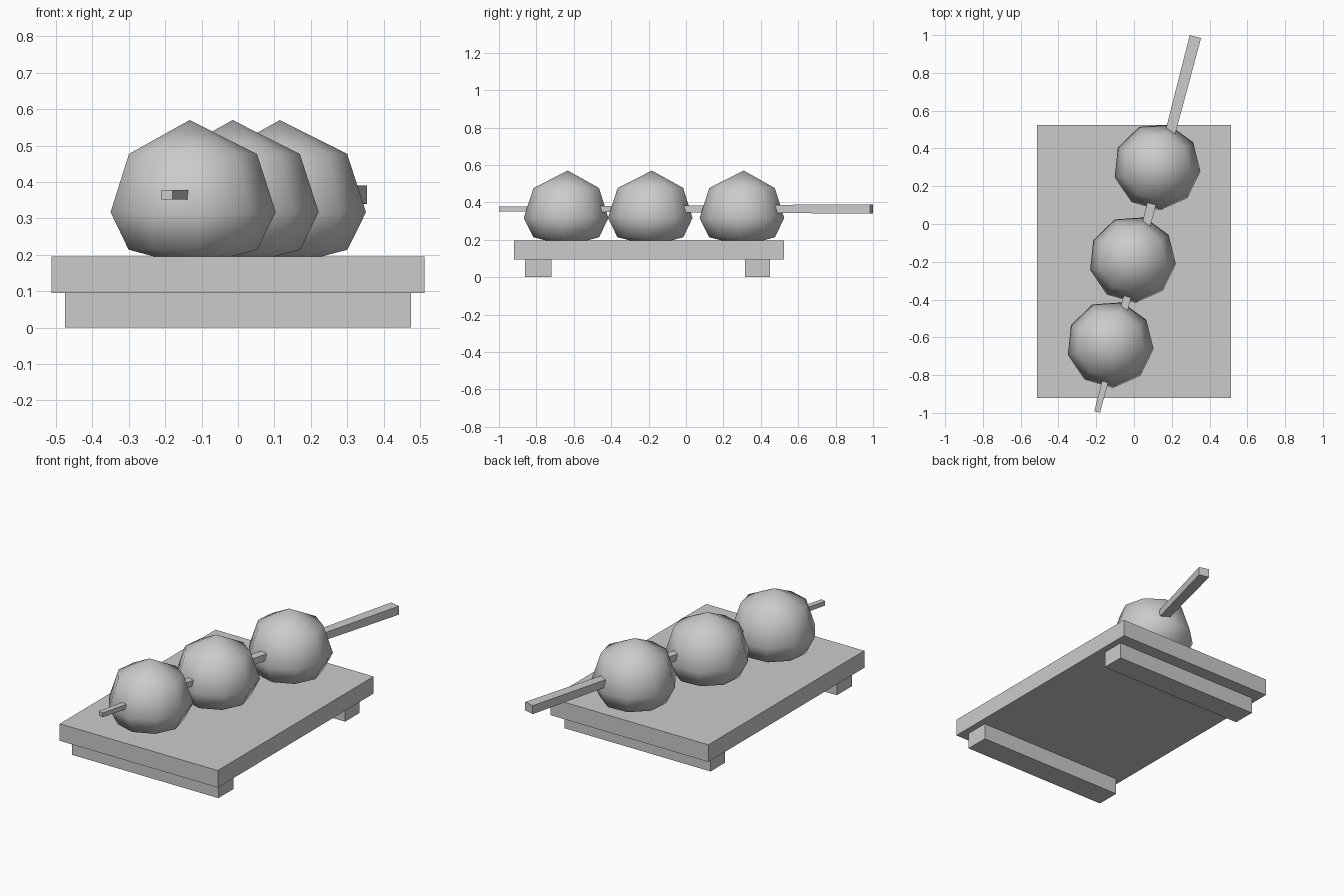
import bpy
from math import radians, cos, sin
from mathutils import Vector

old = bpy.data.objects.get("Cube")
if old:
    bpy.data.objects.remove(old, do_unlink=True)

grey = bpy.data.materials.new("plain grey")
grey.use_nodes = True
grey.diffuse_color = (0.6, 0.6, 0.6, 1)
grey.node_tree.nodes["Principled BSDF"].inputs["Base Color"].default_value = (0.6, 0.6, 0.6, 1)


def add_mesh(name, verts, faces, smooth=False):
    mesh = bpy.data.meshes.new(name)
    mesh.from_pydata(verts, [], faces)
    mesh.materials.append(grey)
    for poly in mesh.polygons:
        poly.use_smooth = smooth
    obj = bpy.data.objects.new(name, mesh)
    bpy.context.collection.objects.link(obj)
    return obj


def loft(name, rings, smooth=False):
    """Skin a list of equal rings and cap both ends."""
    n = len(rings[0])
    verts = [v for ring in rings for v in ring]
    faces = [(k * n + i, k * n + (i + 1) % n, (k + 1) * n + (i + 1) % n, (k + 1) * n + i)
             for k in range(len(rings) - 1) for i in range(n)]
    faces += [tuple(reversed(range(n))), tuple(range(len(verts) - n, len(verts)))]
    return add_mesh(name, verts, faces, smooth)


def box(name, x0, x1, y0, y1, z0, z1):
    return loft(name, [[(x0, y0, z), (x1, y0, z), (x1, y1, z), (x0, y1, z)] for z in (z0, z1)])


def dumpling(name, cx, cy):
    """Nine-sided smooth ball with a peaked top and a flattened base."""
    n = 9
    verts = [(cx, cy, 0.167)]
    for r, z in ((0.18, 0.214), (0.231, 0.317), (0.179, 0.477)):
        for i in range(n):
            a = radians(-6 + 360 * i / n)
            verts.append((cx + r * cos(a), cy + r * sin(a), z))
    verts.append((cx - 0.007, cy + 0.005, 0.57))
    top = len(verts) - 1
    faces = []
    for i in range(n):
        j = (i + 1) % n
        faces.append((0, 1 + j, 1 + i))
        for k in (1, 1 + n):
            faces.append((k + i, k + j, k + n + j, k + n + i))
        faces.append((top - n + i, top - n + j, top))
    return add_mesh(name, verts, faces, True)


# Serving board with two cross feet
box("board", -0.513, 0.513, -0.92, 0.525, 0.095, 0.195)
box("front_foot", -0.475, 0.475, -0.86, -0.72, 0, 0.095)
box("back_foot", -0.475, 0.475, 0.315, 0.45, 0, 0.095)

# Three dumplings in a slanted row
for label, x, y in (("front", -0.126, -0.637), ("middle", -0.008, -0.187), ("back", 0.122, 0.303)):
    dumpling(label + "_dumpling", x, y)

# Square skewer, widening towards the handle at the back
start, end = Vector((-0.195, -0.995, 0.365)), Vector((0.325, 0.992, 0.365))
side = (end - start).cross(Vector((0, 0, 1))).normalized()
up = Vector((0, 0, 1))
rings = []
for centre, w, h in ((start, 0.0155, 0.0125), (end, 0.031, 0.025)):
    rings.append([centre + side * w * a + up * h * b
                  for a, b in ((-1, -1), (-1, 1), (1, 1), (1, -1))])
skewer = loft("skewer", rings)

# Make all normals point outwards
import bmesh
for obj in bpy.context.collection.objects:
    if obj.type == 'MESH' and grey.name in obj.data.materials:
        bm = bmesh.new()
        bm.from_mesh(obj.data)
        bmesh.ops.recalc_face_normals(bm, faces=bm.faces)
        bm.to_mesh(obj.data)
        bm.free()
